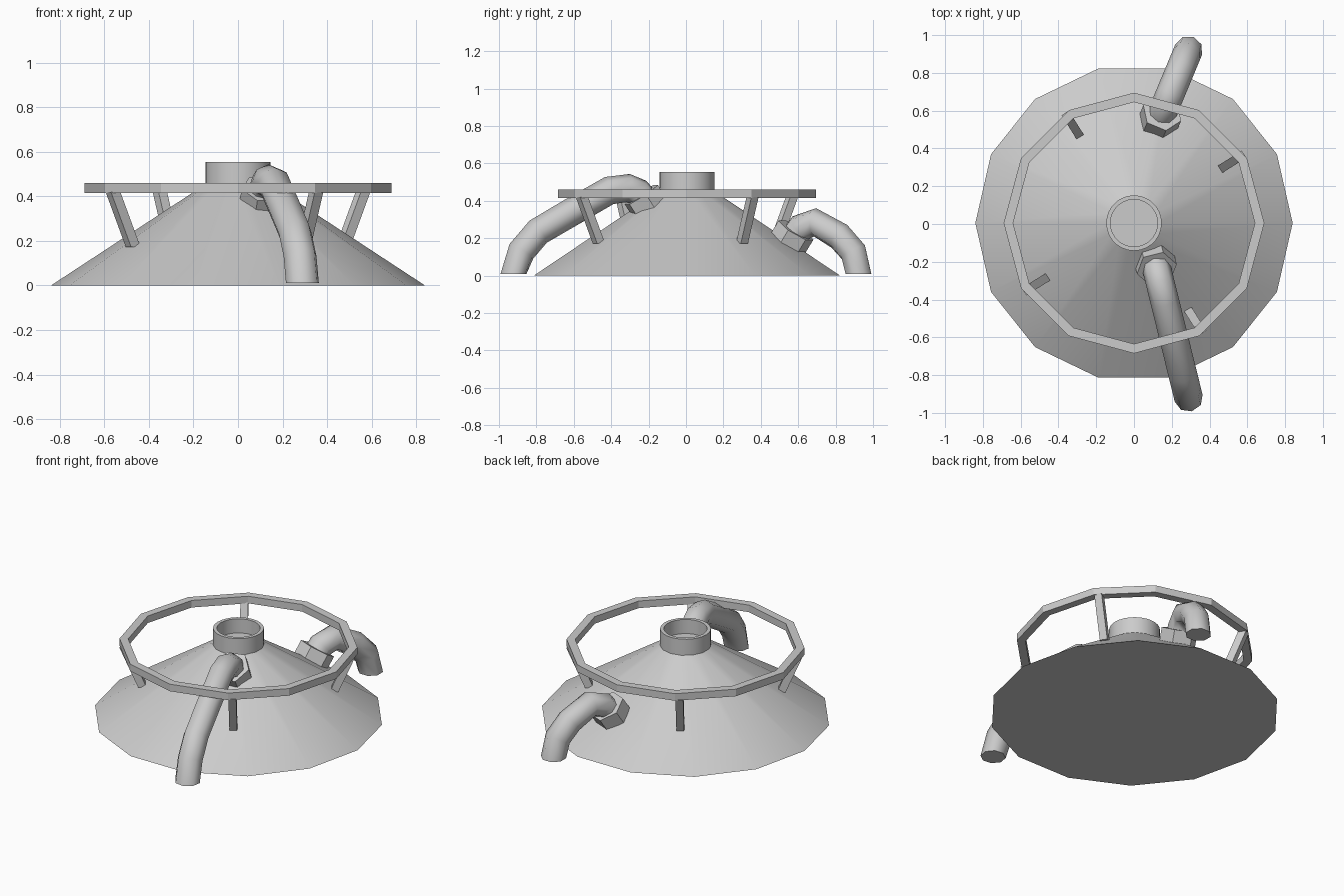
import bpy, bmesh, math
from mathutils import Vector, Matrix

cube = bpy.data.objects.get("Cube")
if cube:
    bpy.data.objects.remove(cube, do_unlink=True)

grey = bpy.data.materials.new("plain grey")
grey.use_nodes = True
GREY = (0.6, 0.6, 0.6, 1)
grey.diffuse_color = GREY
grey.node_tree.nodes["Principled BSDF"].inputs["Base Color"].default_value = GREY

CENTRE_Y = 0.005


def finish(obj, angle):
    """Material and shading for a finished part."""
    obj.data.materials.clear()
    obj.data.materials.append(grey)
    bpy.ops.object.select_all(action='DESELECT')
    obj.select_set(True)
    bpy.context.view_layer.objects.active = obj
    bpy.ops.object.shade_smooth_by_angle(angle=math.radians(angle))
    return obj


def from_bmesh(name, bm, angle=25):
    bmesh.ops.recalc_face_normals(bm, faces=bm.faces)
    mesh = bpy.data.meshes.new(name)
    bm.to_mesh(mesh)
    bm.free()
    obj = bpy.data.objects.new(name, mesh)
    bpy.context.collection.objects.link(obj)
    return finish(obj, angle)


def tube(name, outer, inner, low, high, sides):
    """Open ring with a rectangular cross-section."""
    bm = bmesh.new()
    profile = [(outer, low), (outer, high), (inner, high), (inner, low)]
    rows = []
    for i in range(sides):
        a = math.tau * i / sides
        rows.append([bm.verts.new((r * math.cos(a), CENTRE_Y + r * math.sin(a), z))
                     for r, z in profile])
    for i, row in enumerate(rows):
        nxt = rows[(i + 1) % sides]
        for j in range(4):
            k = (j + 1) % 4
            bm.faces.new((row[j], nxt[j], nxt[k], row[k]))
    return from_bmesh(name, bm)


# Conical roof, flat on top inside the collar
bm = bmesh.new()
bmesh.ops.create_cone(bm, cap_ends=True, segments=14, radius1=0.84, radius2=0.13,
                      depth=0.465, matrix=Matrix.Translation((0, CENTRE_Y, 0.2325)))
bmesh.ops.rotate(bm, verts=bm.verts, cent=(0, CENTRE_Y, 0),
                 matrix=Matrix.Rotation(math.pi / 2, 3, 'Z'))
# Put a corner on the x axis whatever the primitive's start angle
corner = max(bm.verts, key=lambda v: v.co.x - v.co.z)
start = math.atan2(corner.co.y - CENTRE_Y, corner.co.x)
bmesh.ops.rotate(bm, verts=bm.verts, cent=(0, CENTRE_Y, 0),
                 matrix=Matrix.Rotation(-start, 3, 'Z'))
from_bmesh("cone_roof", bm, 30)

# Collar and guard ring
tube("top_collar", 0.147, 0.125, 0.42, 0.555, 28)
tube("guard_ring", 0.69, 0.64, 0.415, 0.46, 12)

# Four leaning struts under the ring
for n, name in enumerate(("back_left", "back_right", "front_right", "front_left")):
    a = math.radians(32 + 90 * n)
    out = Vector((math.cos(a), math.sin(a), 0))
    side = Vector((-out.y, out.x, 0))
    bm = bmesh.new()
    bmesh.ops.create_cube(bm, size=1)
    for v in bm.verts:
        top = v.co.z > 0
        radius = (0.662 if top else 0.555) + 0.05 * v.co.x
        v.co = (out * radius + side * (0.045 * v.co.y)
                + Vector((0, CENTRE_Y, 0.42 if top else 0.172)))
    from_bmesh(name + "_strut", bm)


def hose(prefix, start, end, path, nut_height):
    """Hex nut on the roof and a bent pipe; path gives (y, z) points."""
    start, end = Vector(start), Vector(end)
    flat = (end - start).normalized()

    # Nut, square to the roof slope
    axis = Vector((flat.x * 0.55, flat.y * 0.55, 0.84)).normalized()
    tilt = axis.to_track_quat('Z', 'Y').to_matrix().to_4x4()
    bm = bmesh.new()
    bmesh.ops.create_cone(bm, cap_ends=True, segments=6, radius1=0.108, radius2=0.108,
                          depth=0.09,
                          matrix=Matrix.Translation((start.x, start.y, nut_height)) @ tilt
                          @ Matrix.Rotation(math.pi / 6, 4, 'Z'))
    from_bmesh(prefix + "_nut", bm)

    # Pipe
    curve = bpy.data.curves.new(prefix + "_pipe", 'CURVE')
    curve.dimensions = '3D'
    curve.bevel_depth = 0.076
    curve.bevel_resolution = 2
    curve.use_fill_caps = True
    spline = curve.splines.new('POLY')
    spline.points.add(len(path) - 1)
    for point, (y, z) in zip(spline.points, path):
        t = (y - start.y) / (end.y - start.y)
        point.co = (start.x + t * (end.x - start.x), y, z, 1)
    obj = bpy.data.objects.new(prefix + "_pipe", curve)
    bpy.context.collection.objects.link(obj)
    bpy.ops.object.select_all(action='DESELECT')
    obj.select_set(True)
    bpy.context.view_layer.objects.active = obj
    bpy.ops.object.convert(target='MESH')
    obj = bpy.context.view_layer.objects.active
    # Level the open end just above the ground
    for v in obj.data.vertices:
        if v.co.z < 0.05:
            v.co.z = 0.01
    finish(obj, 60)


hose("front", (0.115, -0.215), (0.29, -0.925),
     [(-0.21, 0.39), (-0.255, 0.445), (-0.31, 0.468), (-0.41, 0.455),
      (-0.62, 0.335), (-0.79, 0.235), (-0.88, 0.13), (-0.922, 0.01)], 0.395)
hose("back", (0.14, 0.565), (0.29, 0.925),
     [(0.565, 0.19), (0.61, 0.255), (0.69, 0.285), (0.82, 0.21),
      (0.895, 0.125), (0.922, 0.01)], 0.205)
